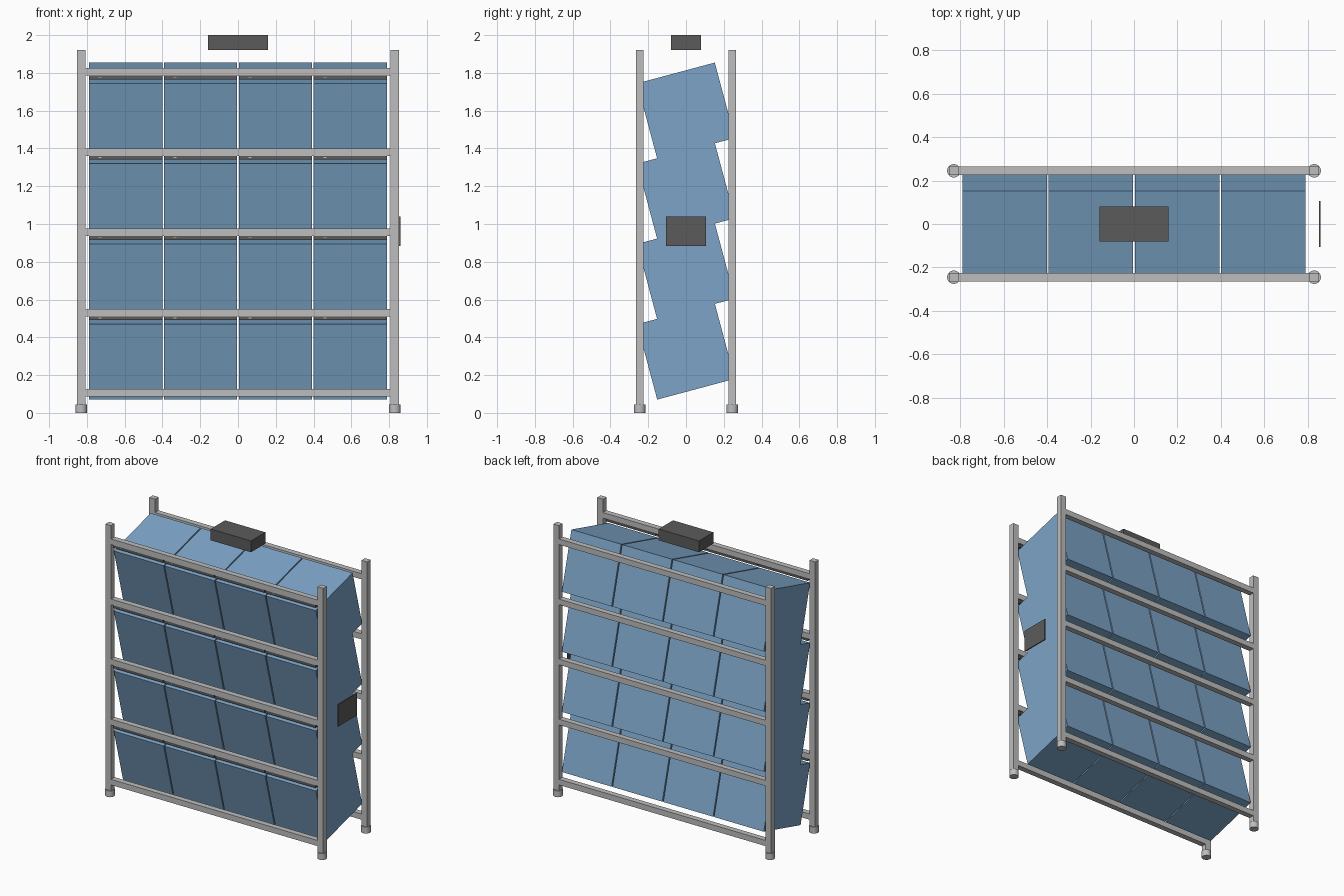
import bpy
import math

if "Cube" in bpy.data.objects:
    bpy.data.objects.remove(bpy.data.objects["Cube"], do_unlink=True)


def material(name, r, g, b):
    m = bpy.data.materials.new(name)
    m.use_nodes = True
    m.diffuse_color = (r, g, b, 1)
    bsdf = next(n for n in m.node_tree.nodes if n.type == 'BSDF_PRINCIPLED')
    bsdf.inputs["Base Color"].default_value = (r, g, b, 1)
    return m


blue = material("bin blue", 0.20, 0.37, 0.57)
steel = material("frame grey", 0.52, 0.51, 0.51)
dark = material("dark grey", 0.105, 0.105, 0.105)


def box(name, mat, center, size, tilt=0.0):
    bpy.ops.mesh.primitive_cube_add(size=1, location=center)
    ob = bpy.context.object
    ob.name = name
    for v in ob.data.vertices:
        v.co = [a * s for a, s in zip(v.co, size)]
    ob.rotation_euler.x = tilt
    ob.data.materials.append(mat)
    return ob


POST_X, POST_Y = 0.83, 0.245
PITCH = 0.425          # shelf spacing
BIN_PITCH = 0.397      # bin spacing along the row
RAIL_Z = 0.106

# Uprights with round feet
for sx in (-1, 1):
    for sy in (-1, 1):
        x, y = sx * POST_X, sy * POST_Y
        box("post", steel, (x, y, 0.97), (0.045, 0.04, 1.90))
        bpy.ops.mesh.primitive_cylinder_add(
            vertices=24, radius=0.031, depth=0.045, location=(x, y, 0.0225))
        foot = bpy.context.object
        foot.name = "foot"
        foot.data.materials.append(steel)
        bpy.ops.object.shade_smooth_by_angle()

# Cross rails on the front and back
for level in range(5):
    for sy in (-1, 1):
        box("rail", steel, (0, sy * POST_Y, RAIL_Z + level * PITCH),
            (1.62, 0.04, 0.04))

# Tilted bins, each with a dark strip under the front rail above it
for row in range(4):
    for col in range(4):
        x = (col - 1.5) * BIN_PITCH
        box("bin", blue, (x, 0, 0.325 + row * PITCH),
            (0.389, 0.426, 0.413), math.radians(15))
        z = RAIL_Z + (row + 1) * PITCH - 0.03
        box("strip", dark, (x, -0.248, z), (0.389, 0.03, 0.02))
        box("strip_lamp", steel, (x - 0.135, -0.2635, z + 0.001),
            (0.014, 0.002, 0.004))

# Control box above the rack and side panel
box("top_box", dark, (0, 0, 1.96), (0.316, 0.16, 0.08))
box("side_panel", dark, (0.855, 0, 0.962), (0.008, 0.21, 0.156))
